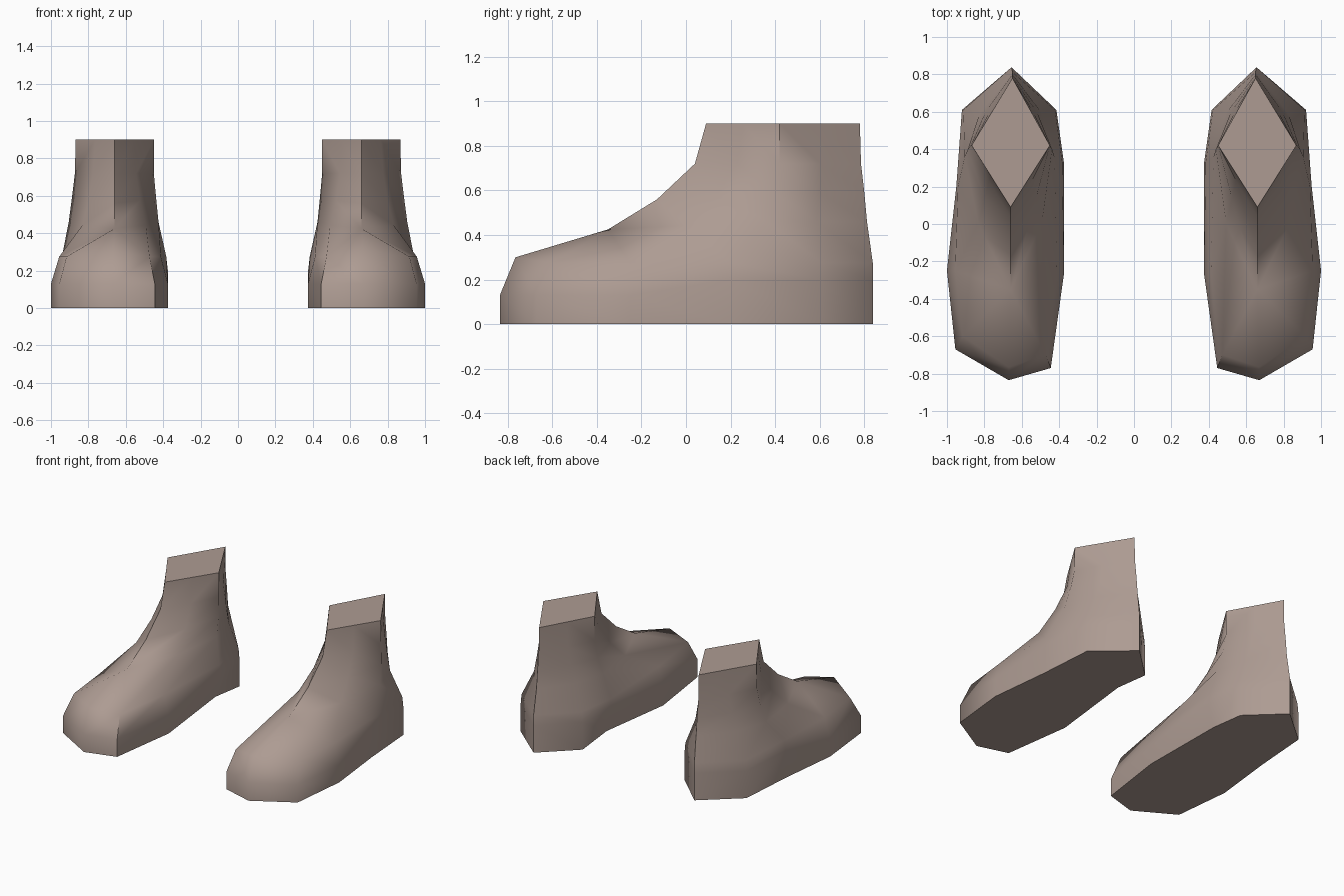
import bpy, bmesh, math
from mathutils import Vector

cube = bpy.data.objects.get("Cube")
if cube:
    bpy.data.objects.remove(cube)

skin = bpy.data.materials.new("taupe_skin")
skin.use_nodes = True
colour = (0.42, 0.33, 0.29, 1)
skin.diffuse_color = colour
skin.node_tree.nodes["Principled BSDF"].inputs["Base Color"].default_value = colour

# Footprint: toe, inner side back to the heel, then outer side forward
FOOTPRINT = [(0.67, -0.835), (0.445, -0.77), (0.375, -0.27), (0.375, 0.33),
             (0.415, 0.61), (0.655, 0.838), (0.92, 0.61), (0.95, 0.2),
             (1.0, -0.25), (0.955, -0.67)]
MID = 0.66


def sole_ring():
    ring = [Vector((x, y, 0)) for x, y in FOOTPRINT]
    ring[3] += Vector((0.04, 0, 0.03))      # raised inner arch
    return ring


def side_ring():
    return [Vector((x, y, 0.13 if y < 0 else 0.2)) for x, y in FOOTPRINT]


def instep_ring():
    ring = []
    for x, y in FOOTPRINT:
        pull = 0.13 if y < 0.1 else 0.03
        ring.append(Vector((x + (MID - x) * pull, y + (0.07 if y < -0.5 else 0), 0.275)))
    ring[0].z = 0.30
    return ring


def leg_ring(front, inner, outer, side_y, back, z, bulge):
    """Diamond section with softened sides; front is (y, z)."""
    f = Vector((MID, *front))
    i, o = Vector((inner, side_y, z)), Vector((outer, side_y, z))
    b = Vector((MID - 0.01, back, z))
    push = Vector((bulge, 0, 0))
    return [f, f, (f + i) / 2 - push, i, (i + b) / 2 - push,
            b, (o + b) / 2 + push, o, (f + o) / 2 + push, f]


rings = [
    sole_ring(), side_ring(), instep_ring(),
    leg_ring((-0.35, 0.425), 0.425, 0.905, 0.36, 0.812, 0.46, 0.05),
    leg_ring((-0.13, 0.56), 0.438, 0.888, 0.40, 0.80, 0.59, 0.025),
    leg_ring((0.04, 0.72), 0.45, 0.872, 0.42, 0.785, 0.72, 0.01),
    leg_ring((0.09, 0.90), 0.45, 0.868, 0.42, 0.78, 0.90, 0),
]


def make_foot(name, side):
    bm = bmesh.new()
    loops = [[bm.verts.new((p.x * side, p.y, p.z)) for p in ring] for ring in rings]
    for low, high in zip(loops, loops[1:]):
        for k in range(len(low)):
            n = (k + 1) % len(low)
            bm.faces.new((low[k], low[n], high[n], high[k]))
    bm.faces.new(loops[0])
    bm.faces.new(loops[-1])
    bmesh.ops.remove_doubles(bm, verts=bm.verts, dist=0.001)
    bmesh.ops.dissolve_degenerate(bm, edges=bm.edges, dist=0.001)
    bmesh.ops.recalc_face_normals(bm, faces=bm.faces)
    mesh = bpy.data.meshes.new(name)
    bm.to_mesh(mesh)
    bm.free()
    mesh.materials.append(skin)
    foot = bpy.data.objects.new(name, mesh)
    bpy.context.collection.objects.link(foot)
    bpy.ops.object.select_all(action='DESELECT')
    foot.select_set(True)
    bpy.context.view_layer.objects.active = foot
    bpy.ops.object.shade_smooth_by_angle(angle=math.radians(55))


# Matching pair of feet
make_foot("left_foot", 1)
make_foot("right_foot", -1)
